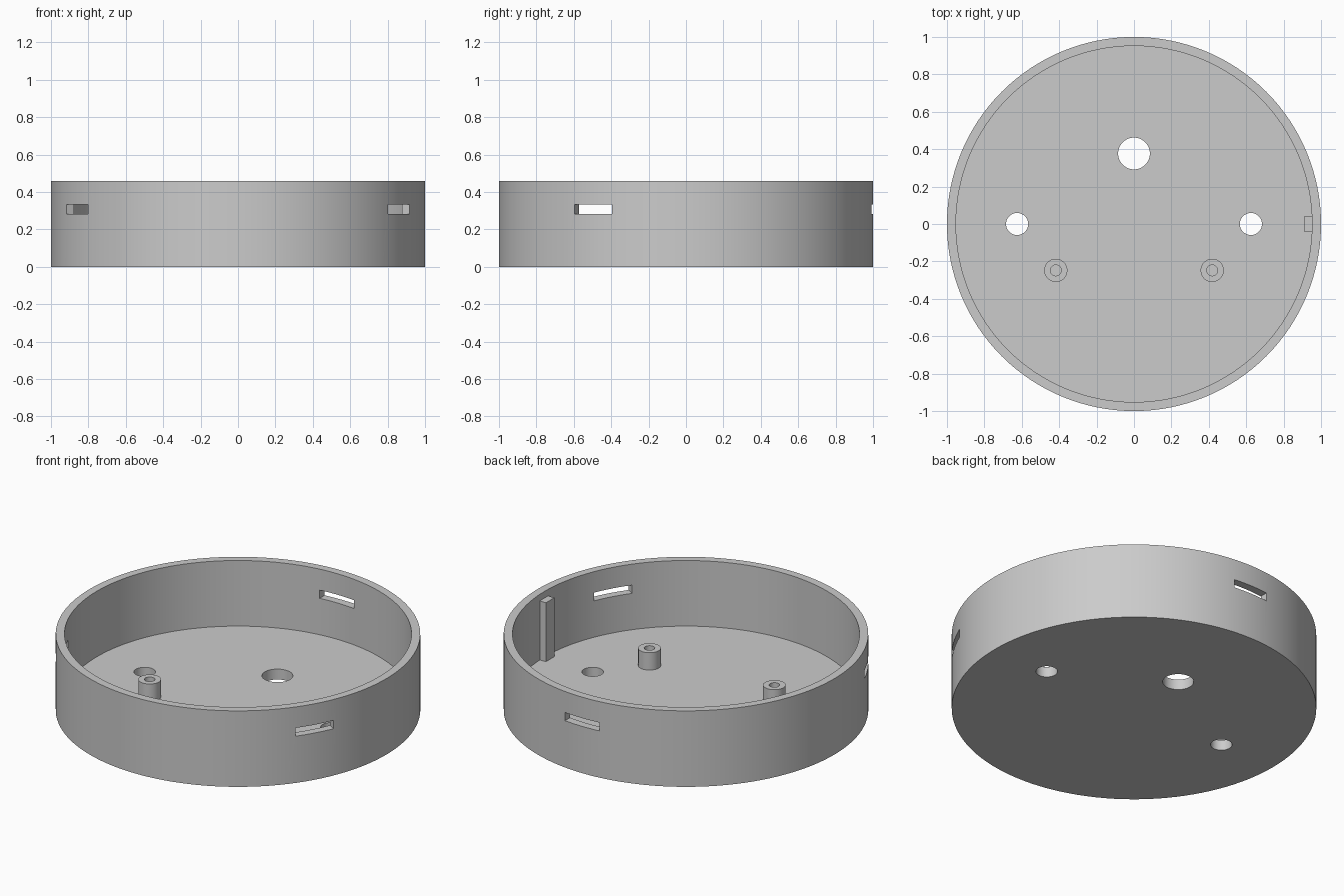
import bpy
from math import cos, sin, radians

cube = bpy.data.objects.get("Cube")
if cube:
    bpy.data.objects.remove(cube, do_unlink=True)

HEIGHT, FLOOR, INNER_R = 0.46, 0.063, 0.952
POST_TOP = 0.168

grey = bpy.data.materials.new("plain grey")
grey.use_nodes = True
grey.diffuse_color = (0.6, 0.6, 0.6, 1)
grey.node_tree.nodes["Principled BSDF"].inputs["Base Color"].default_value = (0.6, 0.6, 0.6, 1)


def cylinder(name, x, y, radius, bottom, top, sides=48):
    bpy.ops.mesh.primitive_cylinder_add(vertices=sides, radius=radius, depth=top - bottom,
                                        location=(x, y, (bottom + top) / 2))
    obj = bpy.context.object
    obj.name = name
    obj.data.materials.append(grey)
    return obj


def box(name, centre, size, angle=0):
    bpy.ops.mesh.primitive_cube_add(size=1, location=centre, rotation=(0, 0, angle))
    obj = bpy.context.object
    obj.name = name
    obj.scale = size
    obj.data.materials.append(grey)
    return obj


def cut(target, cutters):
    """Subtract each cutter from the target, then discard the cutter."""
    for cutter in cutters:
        mod = target.modifiers.new("cut", "BOOLEAN")
        mod.operation = "DIFFERENCE"
        mod.solver = "EXACT"
        mod.object = cutter
        bpy.context.view_layer.objects.active = target
        bpy.ops.object.modifier_apply(modifier=mod.name)
        bpy.data.objects.remove(cutter, do_unlink=True)


def smooth(obj):
    bpy.ops.object.select_all(action="DESELECT")
    obj.select_set(True)
    bpy.context.view_layer.objects.active = obj
    bpy.ops.object.shade_smooth_by_angle(angle=radians(30))


# Round tray: outer drum, hollowed from above
tray = cylinder("round_tray", 0, 0, 1, 0, HEIGHT, 128)
cutters = [cylinder("cavity", 0, 0, INNER_R, FLOOR, HEIGHT + 0.2, 128)]

# Floor holes: one large at the back, one small on each side
cutters.append(cylinder("cable_hole", 0, 0.377, 0.085, -0.1, 0.2))
for x in (-0.625, 0.625):
    cutters.append(cylinder("screw_hole", x, 0, 0.059, -0.1, 0.2))

# Three wall slots spaced evenly around the rim
for degrees in (90, 210, 330):
    a = radians(degrees)
    cutters.append(box("slot", (0.97 * cos(a), 0.97 * sin(a), 0.308), (0.2, 0.23, 0.05), a))
cut(tray, cutters)
smooth(tray)

# Hollow mounting posts
for side, x in (("right", -0.418), ("left", 0.418)):
    post = cylinder(side + "_post", x, -0.248, 0.062, FLOOR, POST_TOP)
    cut(post, [cylinder("bore", x, -0.248, 0.029, FLOOR + 0.005, POST_TOP + 0.1)])
    smooth(post)

# Upright locating rib on the inner wall
box("locating_rib", (0.937, 0, (FLOOR + 0.42) / 2), (0.054, 0.08, 0.42 - FLOOR))
